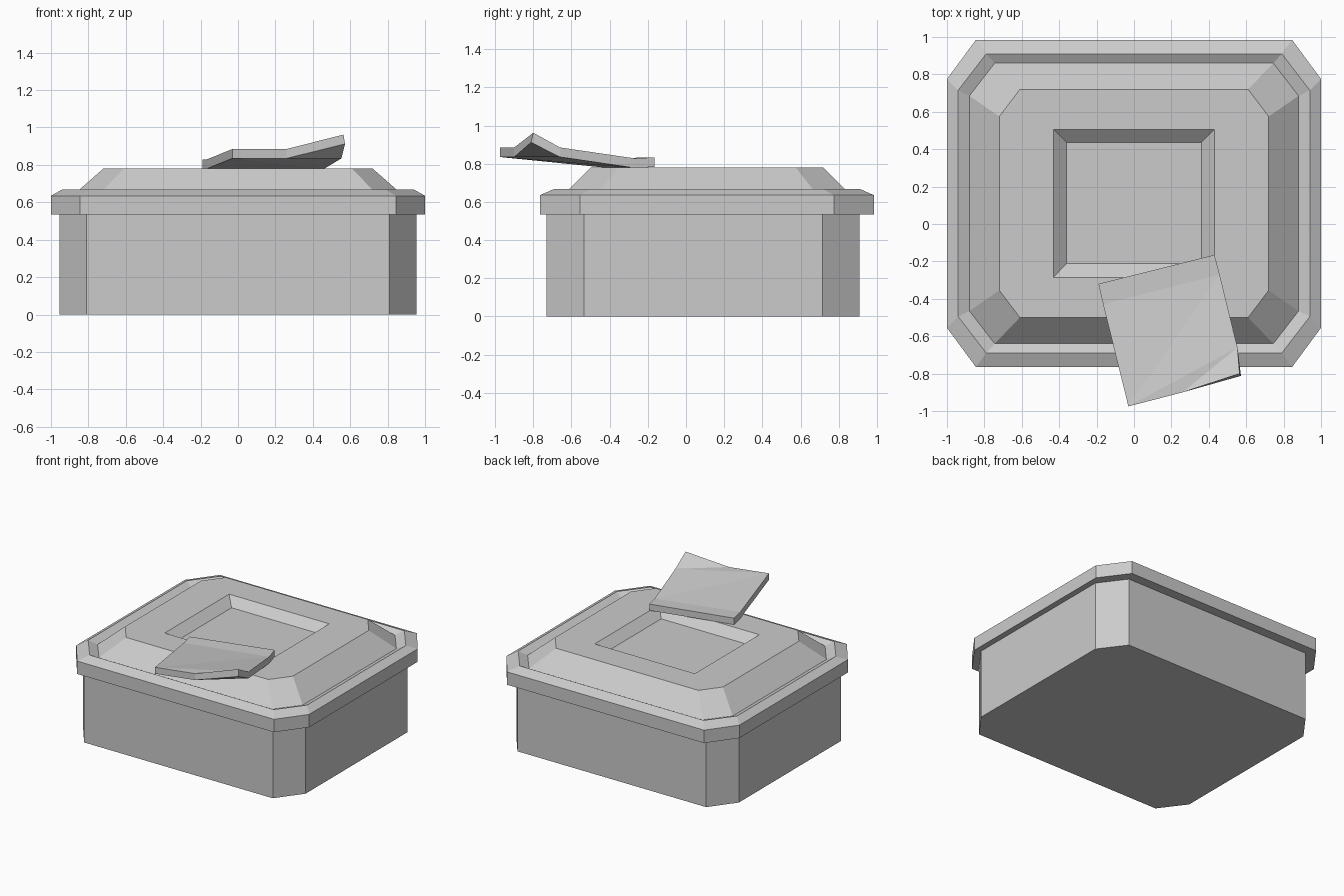
import bpy, bmesh

if "Cube" in bpy.data.objects:
    bpy.data.objects.remove(bpy.data.objects["Cube"])


def finish(bm, name):
    bmesh.ops.remove_doubles(bm, verts=bm.verts, dist=0.0005)
    bmesh.ops.recalc_face_normals(bm, faces=bm.faces)
    mesh = bpy.data.meshes.new(name)
    bm.to_mesh(mesh)
    bm.free()
    obj = bpy.data.objects.new(name, mesh)
    bpy.context.collection.objects.link(obj)
    return obj


def octagon(bm, hx, y0, y1, cx, cy, z):
    """Rectangle ring with cut corners (cx, cy = size of the cut)."""
    pts = [(-hx + cx, y0), (hx - cx, y0), (hx, y0 + cy), (hx, y1 - cy),
           (hx - cx, y1), (-hx + cx, y1), (-hx, y1 - cy), (-hx, y0 + cy)]
    return [bm.verts.new((x, y, z)) for x, y in pts]


def loft(name, sections):
    """Stack octagon rings, joined by side faces and capped at both ends."""
    bm = bmesh.new()
    rings = [octagon(bm, *s) for s in sections]
    for a, b in zip(rings, rings[1:]):
        for i in range(8):
            j = (i + 1) % 8
            bm.faces.new((a[i], a[j], b[j], b[i]))
    bm.faces.new(rings[0][::-1])
    bm.faces.new(rings[-1])
    return finish(bm, name)


# box body: half width, front y, back y, corner cut x / y, height
loft("box_body", [
    (0.955, -0.73, 0.91, 0.145, 0.195, 0.0),
    (0.955, -0.73, 0.91, 0.145, 0.195, 0.54),
])

# lid: rim, bevel, groove, raised panel, square recess
loft("lid", [
    (1.0, -0.765, 0.985, 0.155, 0.21, 0.535),
    (1.0, -0.765, 0.985, 0.155, 0.21, 0.635),
    (0.94, -0.69, 0.91, 0.15, 0.195, 0.668),
    (0.88, -0.64, 0.86, 0.135, 0.175, 0.64),
    (0.72, -0.50, 0.72, 0.11, 0.145, 0.78),
    (0.43, -0.285, 0.505, 0.0, 0.0, 0.78),
    (0.36, -0.21, 0.435, 0.0, 0.0, 0.72),
])

# curled sheet lying over the front edge of the lid
outline = [(-0.19, -0.32, 0.78), (-0.165, -0.43, 0.78), (-0.03, -0.975, 0.835),
           (0.26, -0.90, 0.835), (0.572, -0.812, 0.912), (0.553, -0.66, 0.835),
           (0.458, -0.27, 0.778), (0.43, -0.165, 0.783)]
panels = [(0, 1, 6, 7), (1, 2, 6), (2, 5, 6), (2, 3, 5), (3, 4, 5)]
bm = bmesh.new()
low = [bm.verts.new(p) for p in outline]
top = [bm.verts.new((x, y, z + 0.05)) for x, y, z in outline]
top[4].co.x -= 0.008
top[4].co.y += 0.012
for f in panels:
    bm.faces.new([top[i] for i in f])
    bm.faces.new([low[i] for i in reversed(f)])
for i in range(8):
    j = (i + 1) % 8
    bm.faces.new((low[i], low[j], top[j], top[i]))
finish(bm, "curled_sheet")
